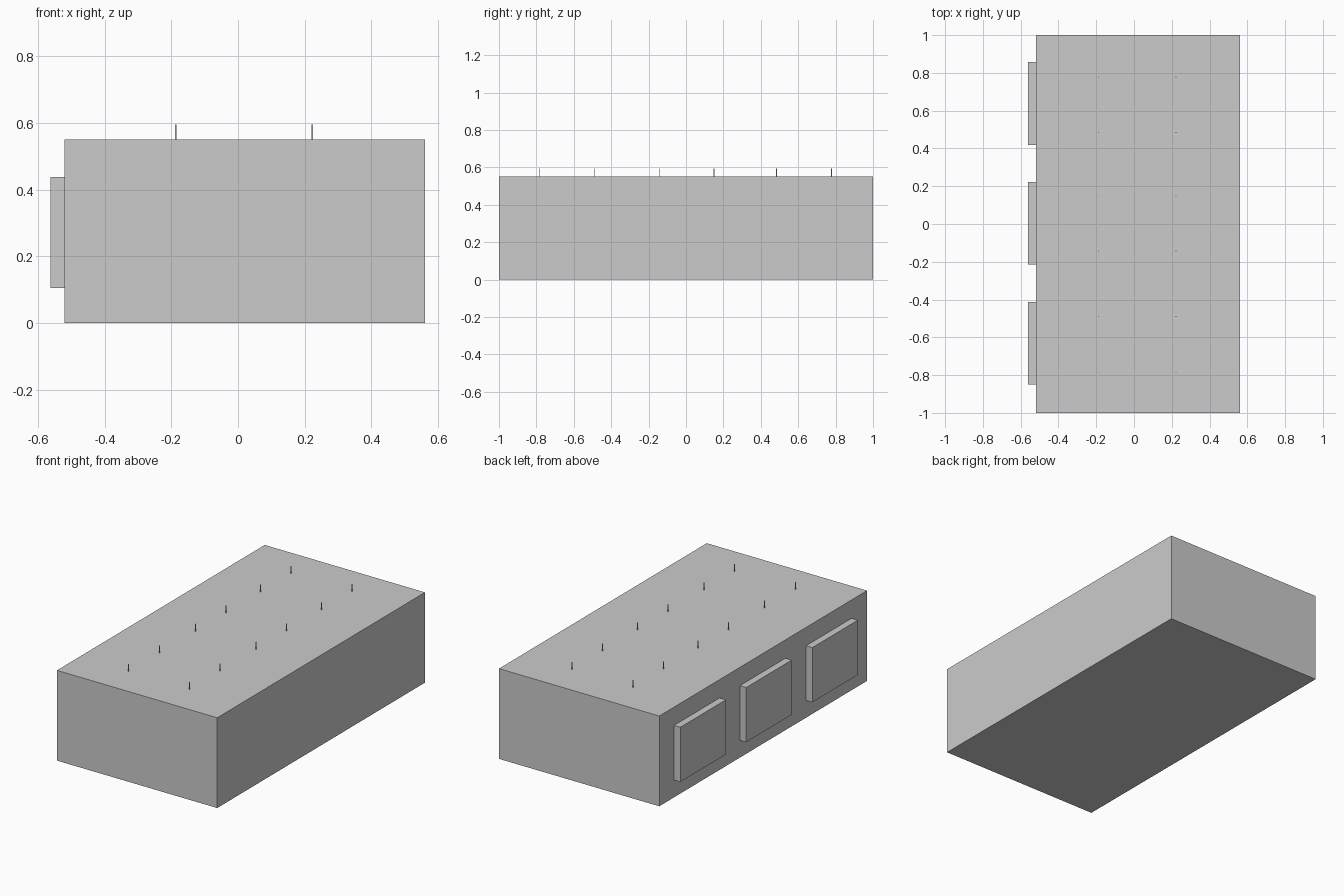
import bpy, bmesh
from mathutils import Vector

if "Cube" in bpy.data.objects:
    bpy.data.objects.remove(bpy.data.objects["Cube"])


def box(name, x0, x1, y0, y1, z0, z1):
    """Axis-aligned box between two corners."""
    bm = bmesh.new()
    bmesh.ops.create_cube(bm, size=1)
    size = Vector((x1 - x0, y1 - y0, z1 - z0))
    mid = Vector((x0 + x1, y0 + y1, z0 + z1)) / 2
    for v in bm.verts:
        v.co = Vector(a * b for a, b in zip(v.co, size)) + mid
    mesh = bpy.data.meshes.new(name)
    bm.to_mesh(mesh)
    bm.free()
    obj = bpy.data.objects.new(name, mesh)
    bpy.context.collection.objects.link(obj)
    return obj


LEFT, RIGHT, WALL = -0.52, 0.56, 0.02
ROOF_Z, TOP = 0.52, 0.55

# Main body, side walls and roof slab
box("body", LEFT + WALL, RIGHT - WALL, -1, 1, 0, ROOF_Z)
box("left_wall", LEFT, LEFT + WALL, -1, 1, 0, ROOF_Z)
box("right_wall", RIGHT - WALL, RIGHT, -1, 1, 0, ROOF_Z)
box("roof_slab", LEFT, RIGHT, -1, 1, ROOF_Z, TOP)

# Three raised panels on the left wall
for i, y in enumerate((-0.632, 0.004, 0.638)):
    box(f"side_panel_{i + 1}", -0.562, LEFT, y - 0.219, y + 0.219, 0.105, 0.438)

# Two rows of thin pins on the roof
R = 0.002
for row, x in (("left", -0.187), ("right", 0.223)):
    for i, y in enumerate((-0.785, -0.49, -0.143, 0.15, 0.484, 0.778)):
        box(f"{row}_roof_pin_{i + 1}", x - R, x + R, y - R, y + R, TOP, 0.595)
